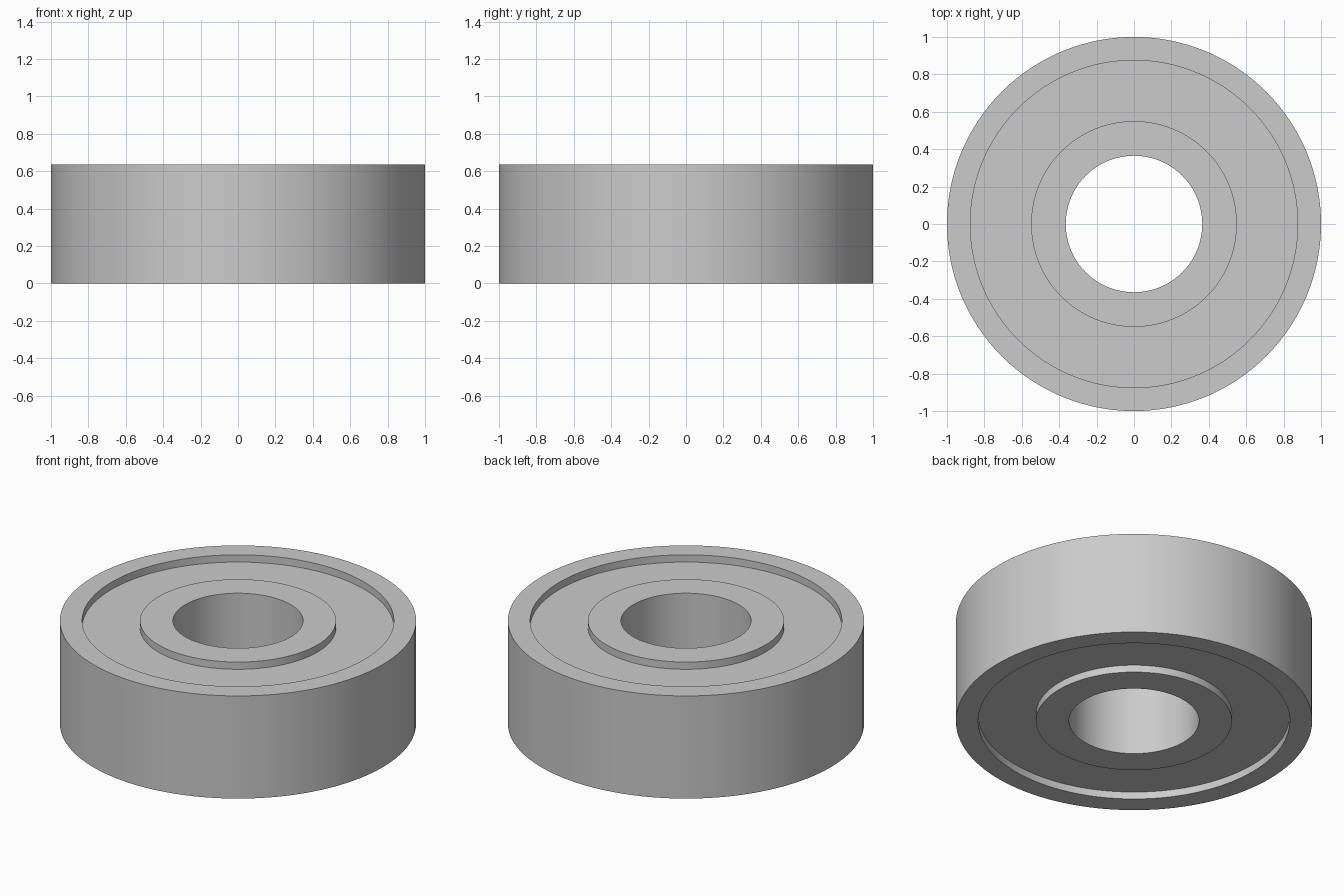
import bpy
import bmesh
import math

cube = bpy.data.objects.get("Cube")
if cube:
    bpy.data.objects.remove(cube, do_unlink=True)

SEGMENTS = 128
HEIGHT = 0.636
RECESS = 0.045

# Single grey metal
steel = bpy.data.materials.new("steel grey")
steel.use_nodes = True
colour = (0.6, 0.6, 0.6, 1)
steel.diffuse_color = colour
steel.node_tree.nodes["Principled BSDF"].inputs["Base Color"].default_value = colour


def ring(name, inner, outer, bottom, top):
    """Revolve a rectangular section around z into a closed ring."""
    bm = bmesh.new()
    section = [(inner, bottom), (outer, bottom), (outer, top), (inner, top)]
    verts = [bm.verts.new((r, 0, z)) for r, z in section]
    edges = [bm.edges.new((verts[i], verts[(i + 1) % 4])) for i in range(4)]
    bmesh.ops.spin(bm, geom=verts + edges, cent=(0, 0, 0), axis=(0, 0, 1),
                   angle=math.tau, steps=SEGMENTS)
    bmesh.ops.remove_doubles(bm, verts=bm.verts, dist=0.0001)
    bmesh.ops.recalc_face_normals(bm, faces=bm.faces)
    mesh = bpy.data.meshes.new(name)
    bm.to_mesh(mesh)
    bm.free()
    mesh.materials.append(steel)
    obj = bpy.data.objects.new(name, mesh)
    bpy.context.collection.objects.link(obj)
    bpy.ops.object.select_all(action="DESELECT")
    obj.select_set(True)
    bpy.context.view_layer.objects.active = obj
    bpy.ops.object.shade_smooth_by_angle(angle=math.radians(30))
    return obj


# Outer race, inner race, and the shield recessed on both sides between them
ring("outer_race", 0.875, 1.0, 0, HEIGHT)
ring("inner_race", 0.365, 0.55, 0, HEIGHT)
ring("shield", 0.55, 0.875, RECESS, HEIGHT - RECESS)
